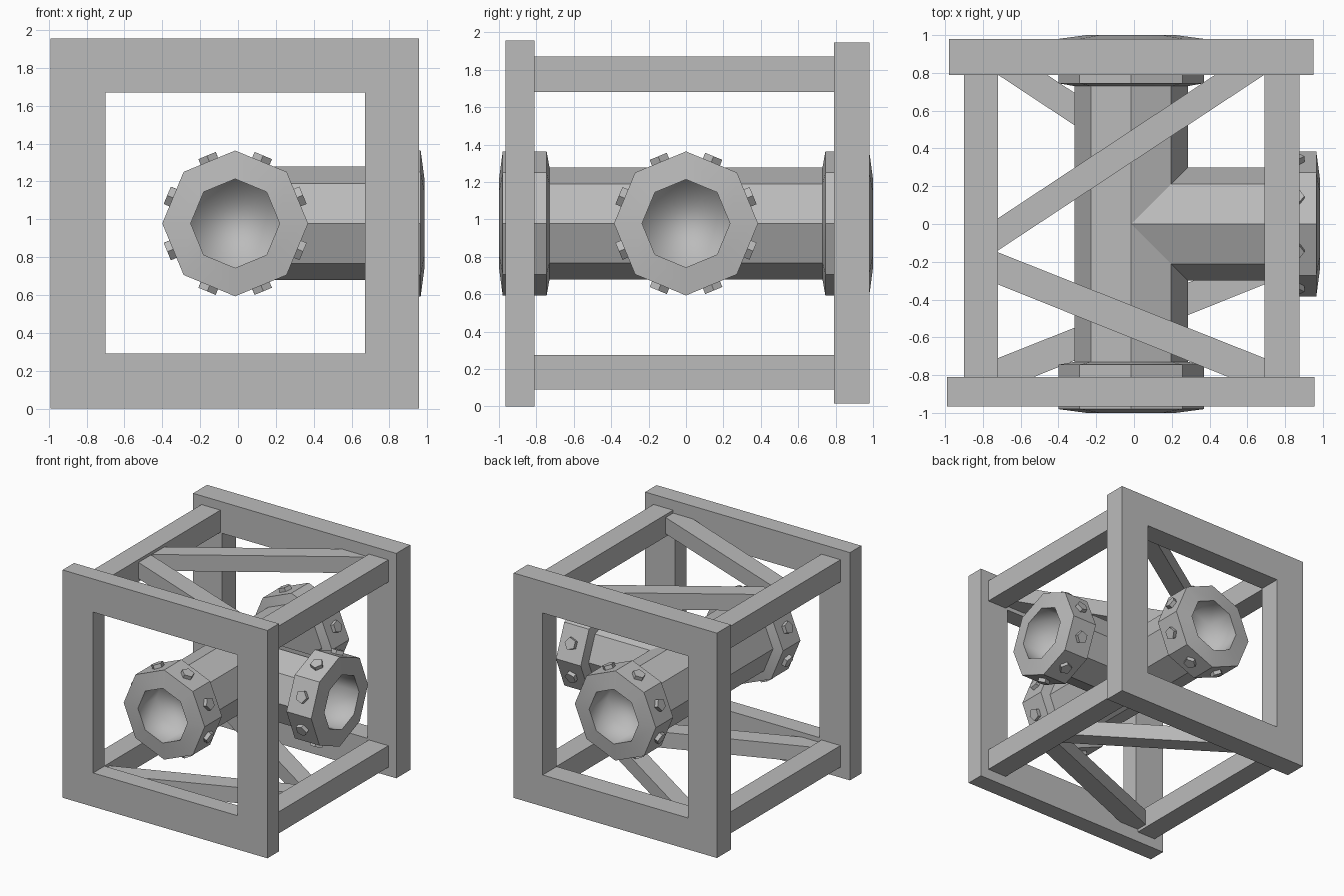
import bpy, bmesh, math
from mathutils import Vector, Matrix

if "Cube" in bpy.data.objects:
    bpy.data.objects.remove(bpy.data.objects["Cube"])

grey = bpy.data.materials.new("plain grey")
grey.use_nodes = True
grey.diffuse_color = (0.5, 0.5, 0.5, 1)
grey.node_tree.nodes["Principled BSDF"].inputs["Base Color"].default_value = (0.5, 0.5, 0.5, 1)

HUB = Vector((-0.015, 0, 0.978))
SIDES = 8


def finish(name, bm):
    bmesh.ops.recalc_face_normals(bm, faces=bm.faces)
    mesh = bpy.data.meshes.new(name)
    bm.to_mesh(mesh)
    bm.free()
    mesh.materials.append(grey)
    obj = bpy.data.objects.new(name, mesh)
    bpy.context.collection.objects.link(obj)
    return obj


def prism(name, outline, z0, z1):
    """Extrude a plan outline between two heights."""
    bm = bmesh.new()
    face = bm.faces.new([bm.verts.new((x, y, z0)) for x, y in outline])
    new = bmesh.ops.extrude_face_region(bm, geom=[face])["geom"]
    bmesh.ops.translate(bm, vec=(0, 0, z1 - z0),
                        verts=[v for v in new if isinstance(v, bmesh.types.BMVert)])
    return finish(name, bm)


def box(name, x0, x1, y0, y1, z0, z1):
    return prism(name, [(x0, y0), (x1, y0), (x1, y1), (x0, y1)], z0, z1)


def ring(bm, radius, height):
    """Octagon of vertices; height may depend on the vertex position."""
    verts = []
    for i in range(SIDES):
        a = math.tau * i / SIDES
        x, y = radius * math.cos(a), radius * math.sin(a)
        verts.append(bm.verts.new((x, y, height(x, y) if callable(height) else height)))
    return verts


def bridge(bm, a, b):
    return [bm.faces.new((a[i], a[i - 1], b[i - 1], b[i])) for i in range(SIDES)]


def aim(direction):
    return Matrix.Translation(HUB) @ Vector(direction).to_track_quat('Z', 'Y').to_matrix().to_4x4()


# Square end frames, each with a square opening
def frame(name, x0, x1, y0, y1, z0, z1, opening):
    ox0, ox1, oz0, oz1 = opening
    bm = bmesh.new()
    loops = []
    for y in (y0, y1):
        for a, b, c, d in ((x0, x1, z0, z1), (ox0, ox1, oz0, oz1)):
            loops.append([bm.verts.new((x, y, z)) for x, z in ((a, c), (b, c), (b, d), (a, d))])
    outer_f, inner_f, outer_b, inner_b = loops
    for p, q in ((outer_f, inner_f), (inner_f, inner_b), (inner_b, outer_b), (outer_b, outer_f)):
        for i in range(4):
            bm.faces.new((p[i], p[i - 1], q[i - 1], q[i]))
    return finish(name, bm)


frame("front_frame", -0.99, 0.955, -0.965, -0.81, 0, 1.955, (-0.70, 0.67, 0.29, 1.67))
frame("back_frame", -0.98, 0.95, 0.79, 0.98, 0.015, 1.945, (-0.705, 0.675, 0.285, 1.675))

# Four long rails and the diagonal braces between them
long_brace = [(-0.72, -0.14), (0.69, 0.79), (0.43, 0.79), (-0.72, 0.03)]
short_brace = [(-0.72, -0.32), (0.50, -0.81), (0.69, -0.81), (0.69, -0.71), (-0.72, -0.15)]
for level, z0, z1, flip in (("top", 1.68, 1.87, 1), ("bottom", 0.09, 0.275, -1)):
    box(level + "_right_rail", -0.90, -0.72, -0.81, 0.79, z0, z1)
    box(level + "_left_rail", 0.69, 0.875, -0.81, 0.79, z0, z1)
    for label, outline in (("long", long_brace), ("short", short_brace)):
        plan = [(HUB.x + flip * (x - HUB.x), y) for x, y in outline]
        prism(f"{level}_{label}_brace", plan, z0 + 0.025, z1 - 0.025)

# Main pipe, and a side branch mitred against it
for name, direction, start in (("main_pipe", (0, 1, 0), -0.74),
                               ("branch_pipe", (1, 0, 0), None)):
    bm = bmesh.new()
    if start is None:
        matrix = aim(direction)
        # mitre: the start follows the sideways distance from the branch axis
        start = lambda x, y: abs((matrix.to_3x3() @ Vector((x, y, 0))).y)
    bridge(bm, ring(bm, 0.30, start), ring(bm, 0.30, 0.74))
    bm.transform(aim(direction))
    finish(name, bm)


# Flanged ends with a blind socket and a bolt on each side
def flange(name, direction):
    bm = bmesh.new()
    profile = [(0.30, 0.73), (0.385, 0.745), (0.385, 0.98), (0.235, 1.0), (0.235, 0.75)]
    rings = [ring(bm, r, h) for r, h in profile]
    bands = [bridge(bm, a, b) for a, b in zip(rings, rings[1:])]
    socket = set(bands[-1] + [bm.faces.new(rings[-1])])
    bmesh.ops.recalc_face_normals(bm, faces=bm.faces)
    for f in bm.faces:
        f.smooth = True
    # keep creases sharp except inside the socket
    for e in bm.edges:
        inside = all(f in socket for f in e.link_faces)
        e.smooth = inside or e.calc_face_angle(math.pi) < math.radians(30)
    bm.transform(aim(direction))
    finish(name, bm)

    bm = bmesh.new()
    apothem = 0.385 * math.cos(math.pi / SIDES)
    for i in range(SIDES):
        place = (aim(direction) @ Matrix.Rotation(math.tau * (i + 0.5) / SIDES, 4, 'Z')
                 @ Matrix.Translation((apothem + 0.01, 0, 0.865))
                 @ Matrix.Rotation(math.pi / 2, 4, 'Y') @ Matrix.Rotation(0.3, 4, 'Z'))
        bmesh.ops.create_cone(bm, cap_ends=True, segments=5, radius1=0.052,
                              radius2=0.052, depth=0.045, matrix=place)
    finish(name + "_bolts", bm)


flange("front_flange", (0, -1, 0))
flange("back_flange", (0, 1, 0))
flange("left_flange", (1, 0, 0))
